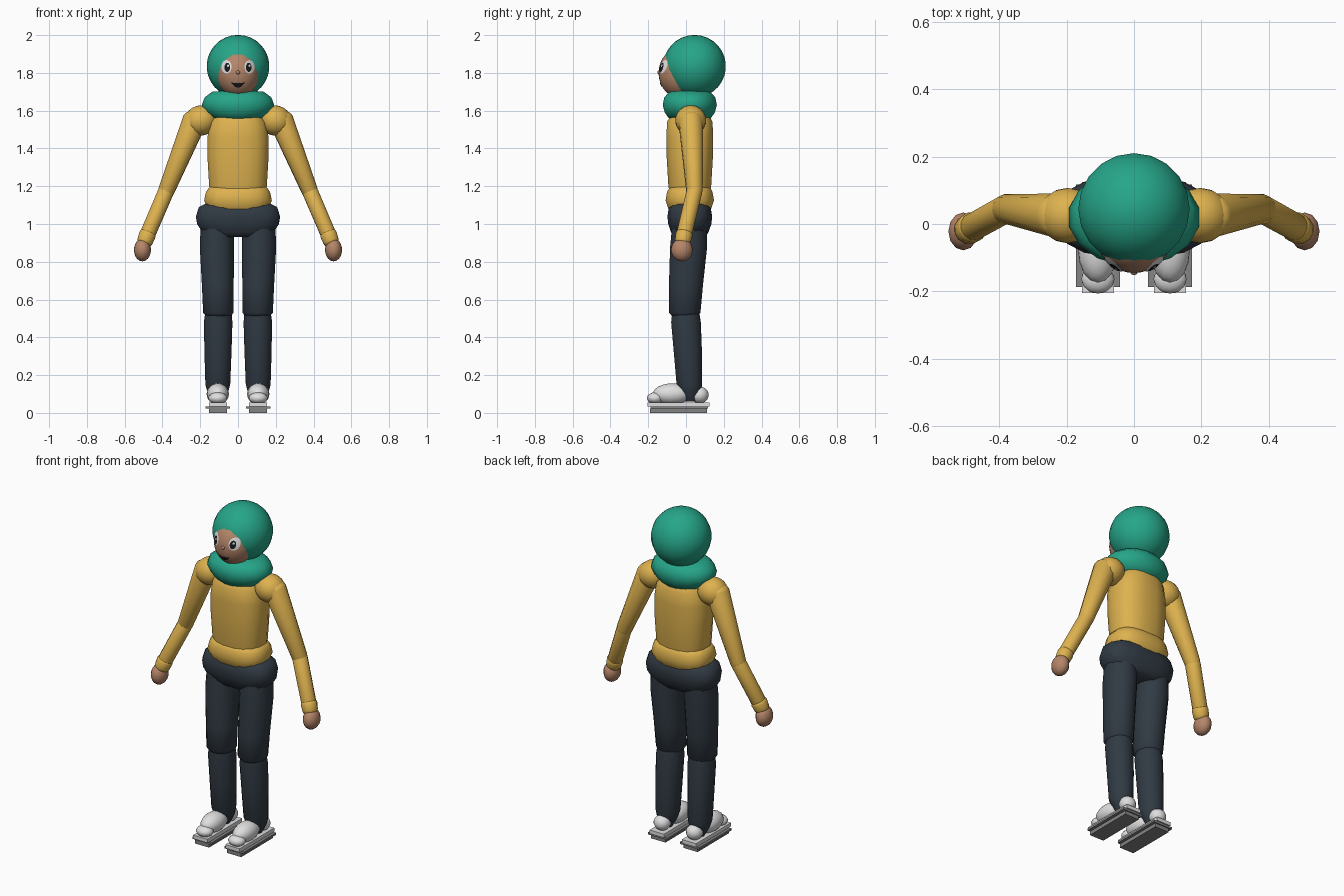
import bpy, bmesh, math
from mathutils import Vector, Matrix

old = bpy.data.objects.get("Cube")
if old:
    bpy.data.objects.remove(old, do_unlink=True)


def material(name, r, g, b):
    m = bpy.data.materials.new(name)
    m.use_nodes = True
    m.diffuse_color = (r, g, b, 1)
    m.node_tree.nodes["Principled BSDF"].inputs["Base Color"].default_value = (r, g, b, 1)
    return m


TEAL = material("teal wool", 0.019, 0.38, 0.25)
YELLOW = material("yellow jumper", 0.73, 0.445, 0.078)
NAVY = material("dark trousers", 0.03, 0.042, 0.056)
SKIN = material("skin", 0.46, 0.235, 0.14)
WHITE = material("boot white", 0.74, 0.74, 0.74)
GREY = material("runner grey", 0.23, 0.23, 0.23)
BLACK = material("eye black", 0.01, 0.01, 0.012)


def finish(name, bm, mat, angle=45):
    bmesh.ops.recalc_face_normals(bm, faces=bm.faces[:])
    mesh = bpy.data.meshes.new(name)
    bm.to_mesh(mesh)
    bm.free()
    mesh.materials.append(mat)
    ob = bpy.data.objects.new(name, mesh)
    bpy.context.collection.objects.link(ob)
    bpy.ops.object.select_all(action='DESELECT')
    ob.select_set(True)
    bpy.context.view_layer.objects.active = ob
    bpy.ops.object.shade_smooth_by_angle(angle=math.radians(angle))
    return ob


def ball(name, mat, centre, radii, segs=16, tilt=0):
    bm = bmesh.new()
    bmesh.ops.create_uvsphere(bm, u_segments=segs, v_segments=segs * 3 // 4, radius=1)
    bm.transform(Matrix.Translation(centre) @ Matrix.Rotation(tilt, 4, 'Y')
                 @ Matrix.Diagonal((*radii, 1)))
    return finish(name, bm, mat, 60)


def box(name, mat, centre, size):
    bm = bmesh.new()
    bmesh.ops.create_cube(bm, size=1)
    bm.transform(Matrix.Translation(centre) @ Matrix.Diagonal((*size, 1)))
    return finish(name, bm, mat)


def loft(name, mat, rings, power=1.0, segs=16, axis=None):
    """Skin over rings of (x, y, z, rx, ry); power below 1 squares them off."""
    rot = Vector(axis).to_track_quat('Z', 'Y') if axis else Matrix.Identity(3).to_quaternion()
    bm = bmesh.new()
    loops = []
    for x, y, z, rx, ry in rings:
        loop = []
        for i in range(segs):
            a = math.tau * (i + 0.5) / segs
            c, s = math.cos(a), math.sin(a)
            p = Vector((math.copysign(abs(c) ** power, c) * rx,
                        math.copysign(abs(s) ** power, s) * ry, 0))
            loop.append(bm.verts.new(Vector((x, y, z)) + rot @ p))
        loops.append(loop)
    for a, b in zip(loops, loops[1:]):
        for i in range(segs):
            j = (i + 1) % segs
            bm.faces.new((a[i], a[j], b[j], b[i]))
    bm.faces.new(loops[0])
    bm.faces.new(loops[-1])
    return finish(name, bm, mat, 60)


def limb(name, mat, start, end, r0, r1, segs=12):
    """Tapered limb with rounded ends."""
    a, b = Vector(start), Vector(end)
    d = (b - a).normalized()
    rings = []
    for step in (-0.6, -0.3, 0):
        k = math.sqrt(1 - (step / 0.7) ** 2)
        rings.append((*(a + d * r0 * step), r0 * k, r0 * k))
    for step in (0, 0.3, 0.6):
        k = math.sqrt(1 - (step / 0.7) ** 2)
        rings.append((*(b + d * r1 * step), r1 * k, r1 * k))
    return loft(name, mat, rings, 1, segs, axis=d)


# Head: hood with the face bulging out of it
FACE_C, FACE_R = Vector((0, -0.035, 1.80)), Vector((0.112, 0.11, 0.13))
ball("hood", TEAL, (0, 0.045, 1.835), (0.166, 0.166, 0.166), 20)
ball("face", SKIN, FACE_C, FACE_R, 32)
ball("nose", SKIN, (0, -0.143, 1.803), (0.011, 0.009, 0.011), 10)


def patch(name, mat, x, z, rx, rz, lift, lower_half=False):
    """Thin plate that follows the face surface."""
    def on_face(px, pz):
        u, v = px / FACE_R.x, (pz - FACE_C.z) / FACE_R.z
        return (px, FACE_C.y - FACE_R.y * math.sqrt(max(0, 1 - u * u - v * v)) - lift, pz)
    bm = bmesh.new()
    bmesh.ops.create_circle(bm, cap_ends=True, cap_tris=True, segments=20, radius=1)
    bmesh.ops.subdivide_edges(bm, edges=bm.edges[:], cuts=2, use_grid_fill=True)
    for v in bm.verts:
        px, pz = v.co.x, v.co.y
        if lower_half:
            pz = (pz - 1) / 2 * math.sqrt(max(0, 1 - px * px)) + 0.35 * px * px
        v.co = on_face(x + px * rx, z + pz * rz)
    return finish(name, bm, mat)


for s, side in ((1, "left"), (-1, "right")):
    patch(side + "_eye_white", WHITE, s * 0.061, 1.832, 0.027, 0.036, 0.003)
    patch(side + "_pupil", BLACK, s * 0.057, 1.829, 0.015, 0.024, 0.005)
    patch(side + "_eye_glint", WHITE, s * 0.057 + 0.004, 1.838, 0.005, 0.006, 0.007)
patch("mouth", BLACK, 0, 1.746, 0.037, 0.024, 0.003, True)

# Scarf, jumper and hips
loft("scarf", TEAL, [(0, 0.02, z, rx, ry) for z, rx, ry in (
    (1.55, 0.09, 0.08), (1.555, 0.13, 0.11), (1.59, 0.175, 0.135), (1.63, 0.196, 0.146),
    (1.67, 0.18, 0.138), (1.70, 0.14, 0.11), (1.705, 0.08, 0.07))])
loft("torso", YELLOW, [(0, 0.02, z, rx, ry) for z, rx, ry in (
    (1.15, 0.145, 0.105), (1.2, 0.155, 0.115), (1.35, 0.164, 0.124),
    (1.46, 0.164, 0.126), (1.54, 0.15, 0.122), (1.6, 0.1, 0.09))], 0.8)
loft("jumper_hem", YELLOW, [(0, 0.02, z, rx, ry) for z, rx, ry in (
    (1.06, 0.14, 0.1), (1.08, 0.165, 0.115), (1.125, 0.182, 0.13),
    (1.17, 0.172, 0.122), (1.2, 0.15, 0.105))], 0.75)
loft("hips", NAVY, [(0, 0.02, z, rx, ry) for z, rx, ry in (
    (0.93, 0.14, 0.08), (0.955, 0.19, 0.1), (1.0, 0.22, 0.116), (1.04, 0.226, 0.12),
    (1.09, 0.21, 0.112), (1.11, 0.17, 0.095))], 0.72)

for s, side in ((1, "left"), (-1, "right")):
    # Arm
    ball(side + "_shoulder", YELLOW, (s * 0.197, 0.025, 1.548), (0.088, 0.082, 0.08), 16, s * 0.3)
    elbow = (s * 0.38, 0.045, 1.175)
    wrist = (s * 0.483, -0.012, 0.935)
    limb(side + "_upper_arm", YELLOW, (s * 0.228, 0.025, 1.55), elbow, 0.066, 0.044)
    limb(side + "_forearm", YELLOW, elbow, wrist, 0.043, 0.042)
    limb(side + "_cuff", YELLOW, (s * 0.48, -0.01, 0.942), (s * 0.492, -0.017, 0.91), 0.046, 0.043)
    ball(side + "_hand", SKIN, (s * 0.506, -0.022, 0.863), (0.045, 0.057, 0.061), 12)
    # Leg
    loft(side + "_thigh", NAVY, [
        (s * 0.11, 0.02, 1.02, 0.088, 0.092), (s * 0.112, 0.014, 0.88, 0.092, 0.1),
        (s * 0.107, 0.0, 0.68, 0.086, 0.092), (s * 0.104, -0.007, 0.53, 0.082, 0.085),
        (s * 0.104, -0.006, 0.505, 0.06, 0.062)])
    loft(side + "_shin", NAVY, [
        (s * 0.104, -0.002, 0.54, 0.07, 0.072), (s * 0.105, 0.0, 0.48, 0.077, 0.08),
        (s * 0.106, 0.01, 0.32, 0.073, 0.076), (s * 0.107, 0.018, 0.15, 0.067, 0.069),
        (s * 0.107, 0.024, 0.11, 0.056, 0.056), (s * 0.107, 0.026, 0.06, 0.03, 0.03)])
    # Skating boot
    x = s * 0.107
    ball(side + "_boot_instep", WHITE, (x, -0.075, 0.1), (0.059, 0.1, 0.056))
    ball(side + "_boot_toe", WHITE, (x, -0.163, 0.078), (0.05, 0.044, 0.031), 12)
    ball(side + "_boot_heel", WHITE, (x, 0.072, 0.095), (0.048, 0.048, 0.045), 12)
    box(side + "_boot_sole", WHITE, (x, -0.04, 0.045), (0.095, 0.33, 0.022))
    box(side + "_runner_plate", GREY, (x, -0.035, 0.028), (0.13, 0.305, 0.012))
    box(side + "_runner", GREY, (x, -0.04, 0.011), (0.095, 0.3, 0.022))
